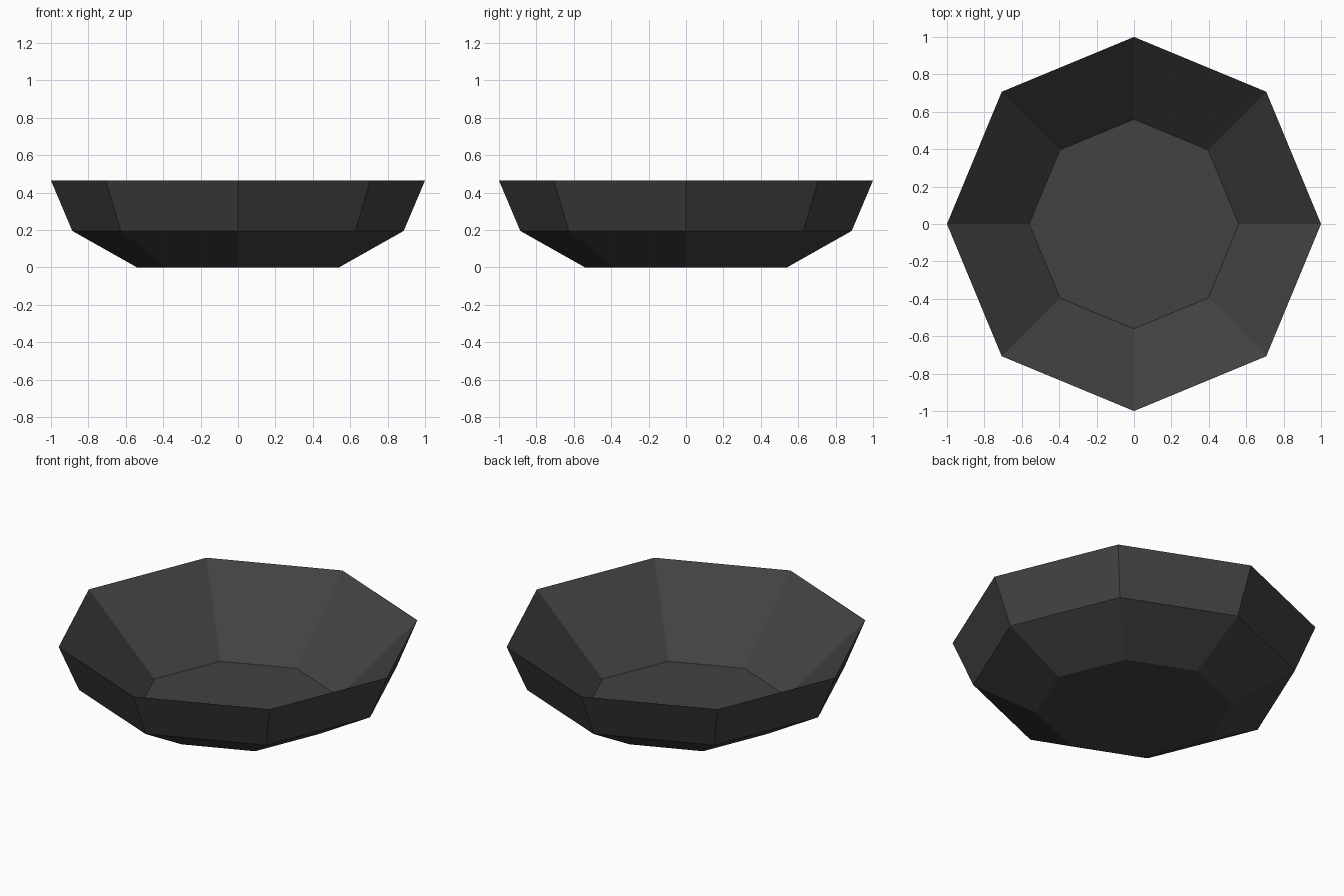
import bpy, bmesh, math

if "Cube" in bpy.data.objects:
    bpy.data.objects.remove(bpy.data.objects["Cube"])

SIDES = 8
# Bowl profile (radius, height): underside, outer wall, rim, inner wall, inner floor
PROFILE = [(0.54, 0.0), (0.886, 0.195), (1.0, 0.465), (0.56, 0.04)]

# Single dark grey colour
dark = bpy.data.materials.new("dark grey")
dark.diffuse_color = (0.054, 0.054, 0.054, 1.0)
dark.use_nodes = True
dark.node_tree.nodes["Principled BSDF"].inputs["Base Color"].default_value = dark.diffuse_color

# Bowl: spin the profile into eight-sided rings and bridge them
bm = bmesh.new()
rings = []
for r, z in PROFILE:
    rings.append([bm.verts.new((r * math.cos(2 * math.pi * i / SIDES),
                                r * math.sin(2 * math.pi * i / SIDES), z))
                  for i in range(SIDES)])
for a, b in zip(rings, rings[1:]):
    for i in range(SIDES):
        j = (i + 1) % SIDES
        bm.faces.new((a[i], a[j], b[j], b[i]))

# Flat underside and inner floor
bm.faces.new(rings[0][::-1])
bm.faces.new(rings[-1])
bmesh.ops.recalc_face_normals(bm, faces=bm.faces[:])

mesh = bpy.data.meshes.new("bowl")
bm.to_mesh(mesh)
bm.free()
mesh.materials.append(dark)
bpy.context.collection.objects.link(bpy.data.objects.new("bowl", mesh))
